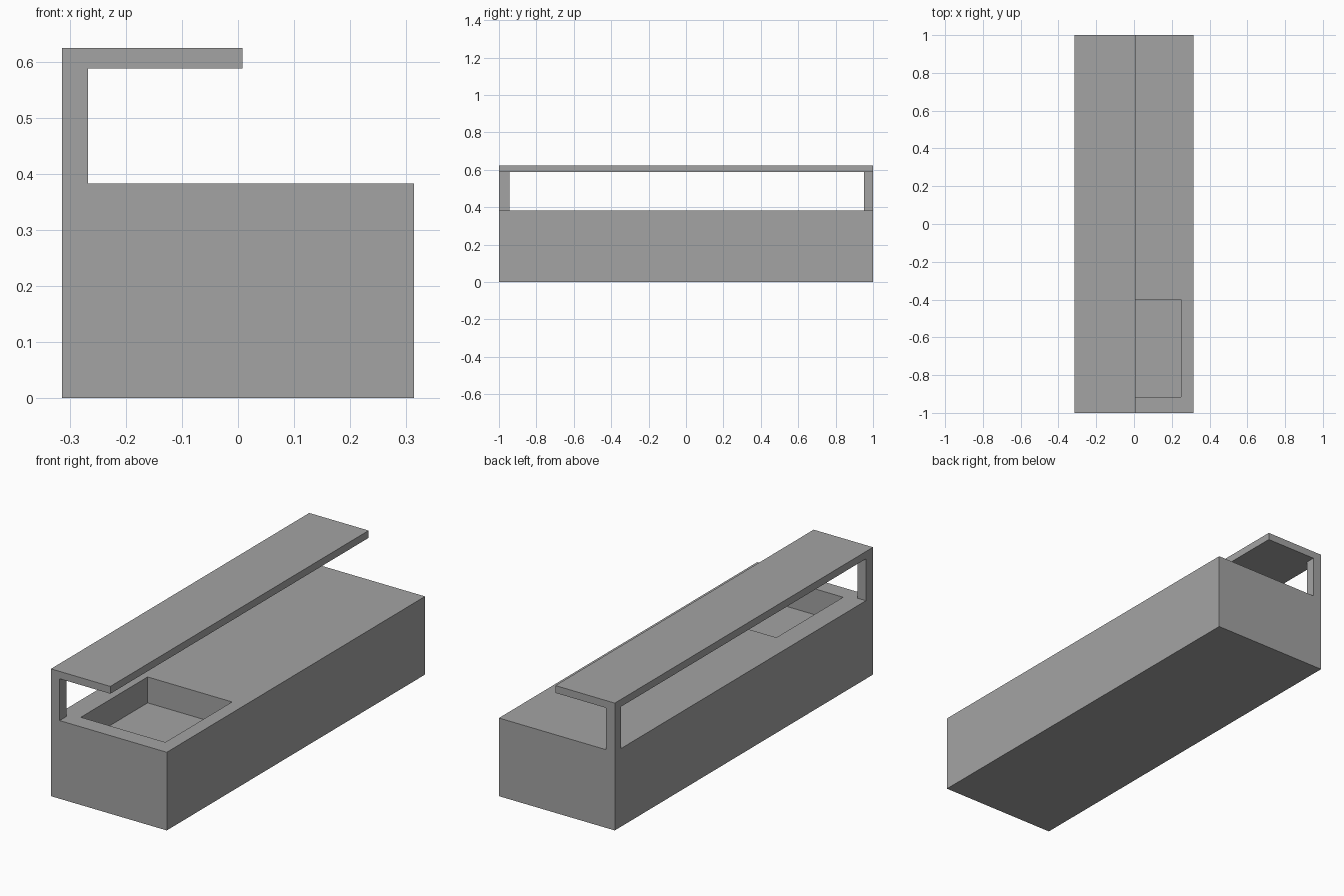
import bpy
import bmesh
from mathutils import Vector

cube = bpy.data.objects.get("Cube")
if cube:
    bpy.data.objects.remove(cube, do_unlink=True)

# Single grey finish
GREY = (0.37, 0.37, 0.37, 1.0)
grey = bpy.data.materials.new("plain_grey")
grey.use_nodes = True
grey.diffuse_color = GREY
grey.node_tree.nodes["Principled BSDF"].inputs["Base Color"].default_value = GREY

# Main dimensions
LEFT, RIGHT = -0.314, 0.314
FRONT, BACK = -1.0, 1.0
COUNTER_Z, SHELF_Z, TOP_Z = 0.383, 0.588, 0.624
POST_X, SHELF_X = -0.267, 0.008


def box_mesh(lo, hi):
    """Return a bmesh box spanning two opposite corners."""
    bm = bmesh.new()
    bmesh.ops.create_cube(bm, size=1)
    lo, hi = Vector(lo), Vector(hi)
    for v in bm.verts:
        v.co = (lo + hi) / 2 + v.co * (hi - lo)
    return bm


def finish(name, bm):
    bmesh.ops.recalc_face_normals(bm, faces=bm.faces)
    mesh = bpy.data.meshes.new(name)
    bm.to_mesh(mesh)
    bm.free()
    mesh.materials.append(grey)
    obj = bpy.data.objects.new(name, mesh)
    bpy.context.collection.objects.link(obj)
    return obj


# Counter body with a rectangular basin sunk into its top
BASIN_X, BASIN_Y, BASIN_DEPTH = (-0.21, 0.248), (-0.917, -0.4), 0.127
bm = box_mesh((LEFT, FRONT, 0), (RIGHT, BACK, COUNTER_Z))
top = max(bm.faces, key=lambda f: f.calc_center_median().z)
bmesh.ops.inset_region(bm, faces=[top], thickness=0.05)
for v in top.verts:
    v.co.x = BASIN_X[v.co.x > 0]
    v.co.y = BASIN_Y[v.co.y > 0]
floor = bmesh.ops.extrude_discrete_faces(bm, faces=[top])["faces"][0]
for v in floor.verts:
    v.co.z -= BASIN_DEPTH
finish("counter_body", bm)

# Corner posts carrying the raised shelf
for name, y0, y1 in (("front_post", FRONT, -0.945), ("back_post", 0.952, BACK)):
    finish(name, box_mesh((LEFT, y0, COUNTER_Z), (POST_X, y1, SHELF_Z)))

# Long overhanging shelf
finish("raised_shelf", box_mesh((LEFT, FRONT, SHELF_Z), (SHELF_X, BACK, TOP_Z)))
